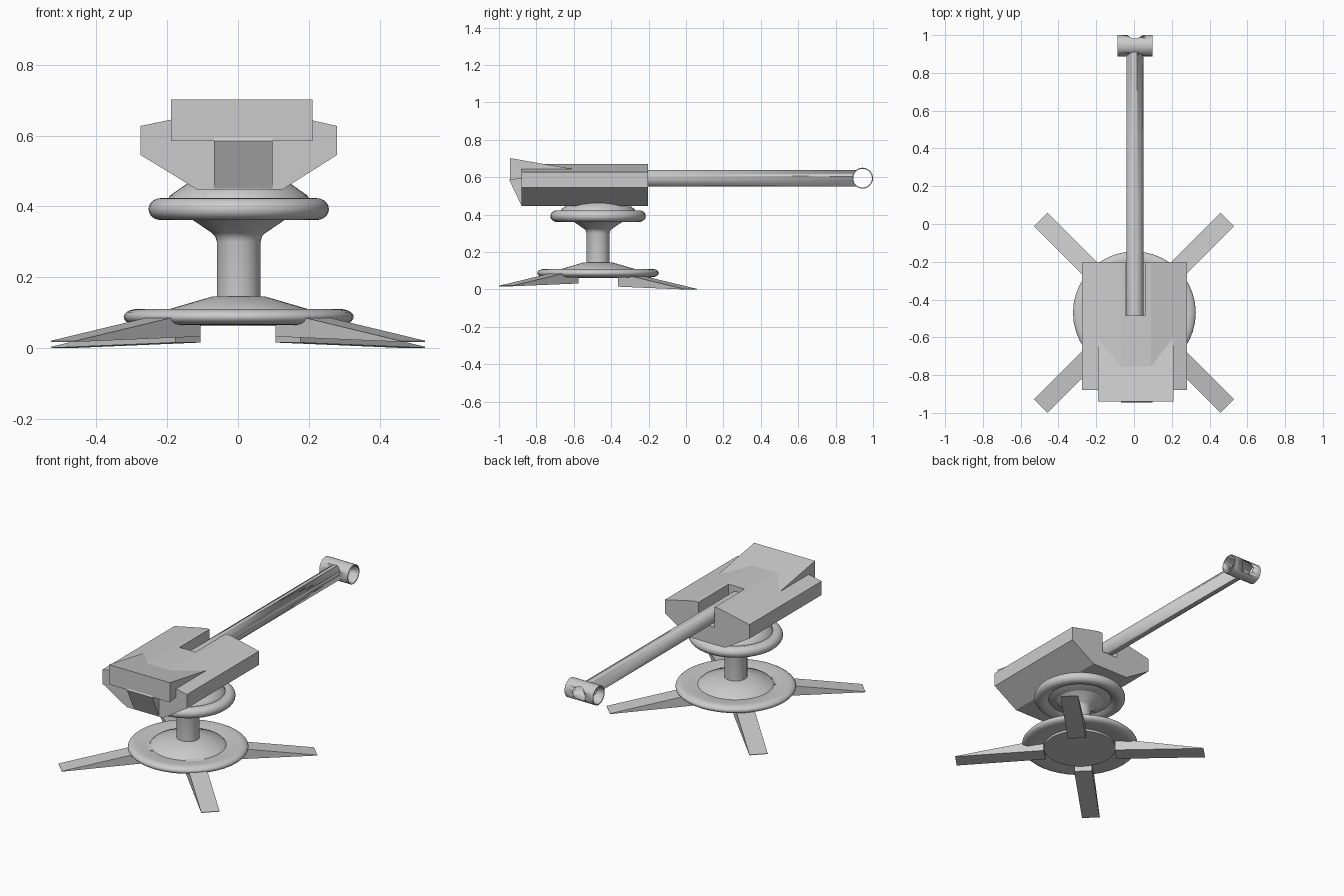
import bpy, bmesh, math
from mathutils import Matrix, Vector

if "Cube" in bpy.data.objects:
    bpy.data.objects.remove(bpy.data.objects["Cube"])

grey = bpy.data.materials.new("plain grey")
grey.diffuse_color = (0.6, 0.6, 0.6, 1)
grey.use_nodes = True
grey.node_tree.nodes["Principled BSDF"].inputs["Base Color"].default_value = grey.diffuse_color
PIVOT = Vector((0.002, -0.47, 0))


def finish(name, bm, smooth=False):
    bmesh.ops.recalc_face_normals(bm, faces=bm.faces[:])
    me = bpy.data.meshes.new(name)
    bm.to_mesh(me)
    bm.free()
    me.materials.append(grey)
    ob = bpy.data.objects.new(name, me)
    bpy.context.collection.objects.link(ob)
    if smooth:
        bpy.ops.object.select_all(action='DESELECT')
        ob.select_set(True)
        bpy.context.view_layer.objects.active = ob
        bpy.ops.object.shade_smooth_by_angle(angle=math.radians(35))
    return ob


def prism(name, points, depth, matrix=None):
    """Extrude a planar outline along a vector."""
    bm = bmesh.new()
    face = bm.faces.new([bm.verts.new(p) for p in points])
    ext = bmesh.ops.extrude_face_region(bm, geom=[face], use_keep_orig=True)
    moved = [g for g in ext["geom"] if isinstance(g, bmesh.types.BMVert)]
    bmesh.ops.translate(bm, verts=moved, vec=depth)
    if matrix:
        bmesh.ops.transform(bm, matrix=matrix, verts=bm.verts[:])
    return finish(name, bm)


def rod(name, centre, radius, length, axis, smooth=True):
    bm = bmesh.new()
    turn = Matrix.Rotation(math.pi / 2, 4, 'Y' if axis == 'X' else 'X')
    bmesh.ops.create_cone(bm, cap_ends=True, segments=32, radius1=radius,
                          radius2=radius, depth=length,
                          matrix=Matrix.Translation(centre) @ turn)
    return finish(name, bm, smooth)


def lathe(name, profile, segments=40):
    """Spin (radius, height) points around the stand axis."""
    bm = bmesh.new()
    vs = [bm.verts.new((r, 0, z)) for r, z in profile]
    es = [bm.edges.new(p) for p in zip(vs, vs[1:])]
    bmesh.ops.spin(bm, geom=vs + es, cent=(0, 0, 0), axis=(0, 0, 1),
                   angle=2 * math.pi, steps=segments)
    bmesh.ops.remove_doubles(bm, verts=bm.verts[:], dist=1e-5)
    bmesh.ops.translate(bm, verts=bm.verts[:], vec=PIVOT)
    return finish(name, bm, True)


def cut(ob, cutter):
    m = ob.modifiers.new("cut", 'BOOLEAN')
    m.operation, m.solver, m.object = 'DIFFERENCE', 'EXACT', cutter
    cutter.hide_render = True
    cutter.display_type = 'WIRE'


def rim(r, z, a, b, start, end, steps=10):
    """Rounded outer edge from angle start to end (degrees)."""
    out = []
    for i in range(steps + 1):
        t = math.radians(start + (end - start) * i / steps)
        out.append((r + a * math.cos(t), z + b * math.sin(t)))
    return out


# Stand: base plate, column and turntable
lathe("base_plate", [(0, 0.062), (0.2, 0.062), (0.2, 0.075), (0.25, 0.07)]
      + rim(0.285, 0.0875, 0.04, 0.0225, -90, 90)
      + [(0.235, 0.103), (0.205, 0.1), (0.195, 0.11), (0.075, 0.145), (0, 0.145)])
lathe("column", [(0, 0.14), (0.062, 0.14), (0.062, 0.3), (0.066, 0.315),
                 (0.075, 0.324), (0.135, 0.365), (0, 0.365)])
lathe("turntable", [(0, 0.362), (0.13, 0.362), (0.175, 0.38), (0.195, 0.367)]
      + rim(0.22, 0.392, 0.035, 0.031, -90, 90)
      + [(0.2, 0.418), (0.195, 0.43), (0.145, 0.465), (0.06, 0.472), (0, 0.472)])

# Four wedge feet, the front pair sitting slightly higher
for label, deg, lift in (("back_right", 45, 0), ("back_left", 135, 0),
                         ("front_left", 225, 0.017), ("front_right", 315, 0.017)):
    outline = [(0.2, -0.05, 0.015), (0.698, -0.05, 0.0),
               (0.698, -0.05, 0.003), (0.2, -0.05, 0.088)]
    place = (Matrix.Translation((0, PIVOT.y, lift))
             @ Matrix.Rotation(math.radians(deg), 4, 'Z'))
    prism(label + "_foot", outline, (0, 0.1, 0), place)

# Main housing with a slot for the barrel
section = [(-0.115, 0.447), (0.125, 0.447), (0.28, 0.545), (0.28, 0.627),
           (0.09, 0.67), (-0.07, 0.67), (-0.275, 0.627), (-0.275, 0.545)]
housing = prism("housing", [(x, -0.88, z) for x, z in section], (0, 0.677, 0))
slot = prism("slot_cutter", [(-0.045, -0.485, 0.55), (0.06, -0.485, 0.55),
                             (0.06, -0.485, 0.8), (-0.045, -0.485, 0.8)], (0, 0.4, 0))
cut(housing, slot)

# Sloping front hood and the raked chin below it
prism("front_hood", [(-0.19, -0.94, 0.585), (-0.19, -0.94, 0.702),
                     (-0.19, -0.58, 0.64)], (0.4, 0, 0))
prism("front_chin", [(-0.068, -0.945, 0.585), (-0.068, -0.88, 0.45),
                     (-0.068, -0.8, 0.45), (-0.068, -0.8, 0.62),
                     (-0.068, -0.935, 0.6)], (0.166, 0, 0))

# Barrel and hollow cross-tube muzzle
BX, BZ, MY = 0.005, 0.595, 0.944
barrel = rod("barrel", (BX, 0.2175, BZ), 0.045, 1.405, 'Y')
muzzle = rod("muzzle", (BX, MY, BZ), 0.056, 0.186, 'X')
tube_cutter = rod("muzzle_cutter", (BX, MY, BZ), 0.05, 0.4, 'X')
bore_cutter = rod("bore_cutter", (BX, 0.75, BZ), 0.041, 0.8, 'Y')
for part in (barrel, muzzle):
    cut(part, tube_cutter)
    cut(part, bore_cutter)
